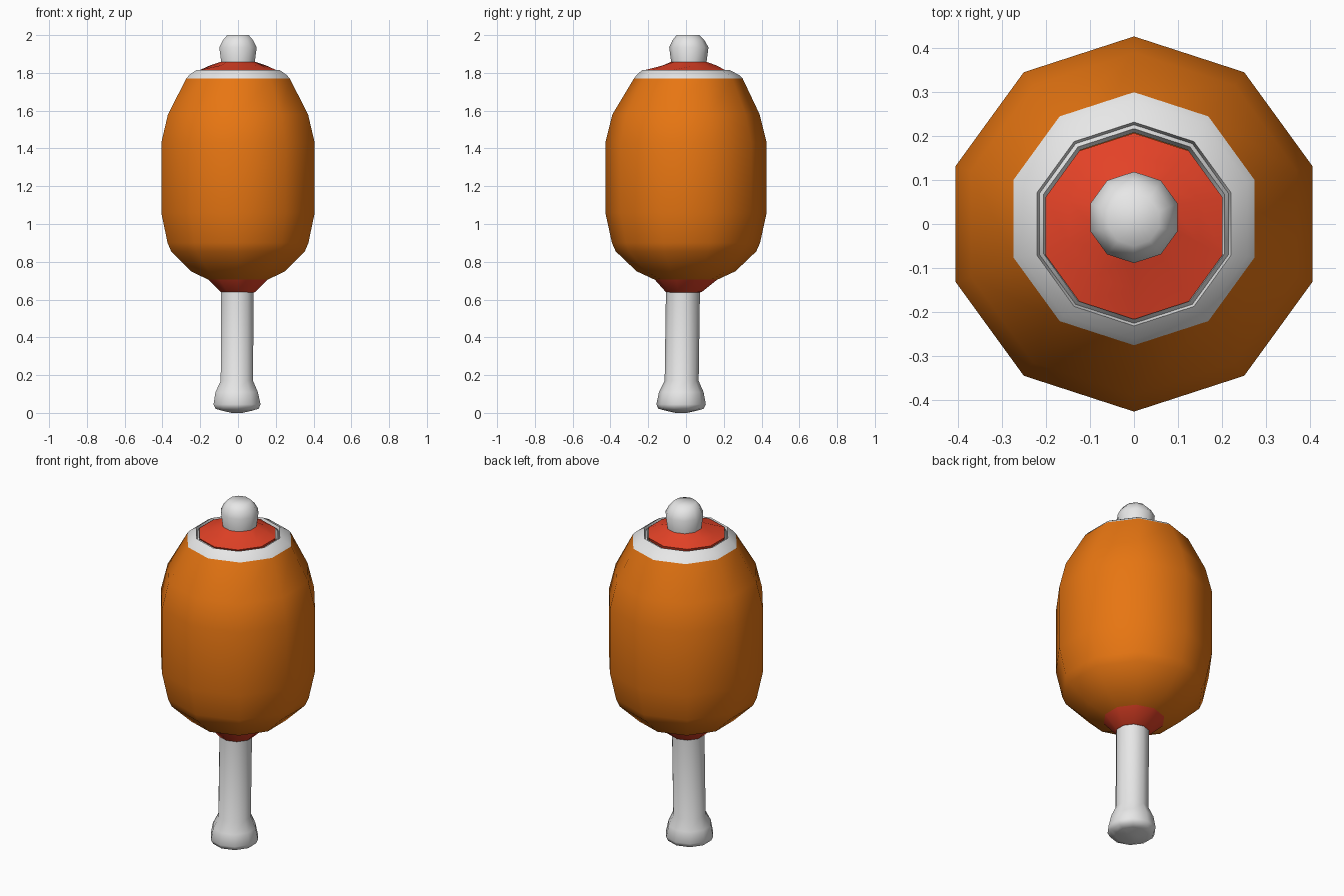
import bpy, bmesh, math

if "Cube" in bpy.data.objects:
    bpy.data.objects.remove(bpy.data.objects["Cube"])

SIDES = 10


def material(name, rgb):
    m = bpy.data.materials.new(name)
    m.diffuse_color = (*rgb, 1)
    m.use_nodes = True
    m.node_tree.nodes["Principled BSDF"].inputs["Base Color"].default_value = m.diffuse_color
    return m


ORANGE = material("roasted orange", (0.80, 0.18, 0.006))
RED = material("raw red", (0.78, 0.055, 0.02))
WHITE = material("bone white", (0.80, 0.80, 0.80))


def lathe(name, rings, mat, cap_start=False, cap_end=False, ripple=None, angle=60):
    """Ten-sided stack of rings (radius, z, centre x, centre y), listed bottom to top."""
    bm = bmesh.new()
    loops = []
    for k, (r, z, cx, cy) in enumerate(rings):
        loop = []
        for i in range(SIDES):
            a = math.pi / 2 + math.tau * i / SIDES
            dz = ripple[1] * (-1) ** i if ripple and k == ripple[0] else 0
            loop.append(bm.verts.new((cx + r * math.cos(a), cy + r * math.sin(a), z + dz)))
        loops.append(loop)
    for lo, hi in zip(loops, loops[1:]):
        for i in range(SIDES):
            j = (i + 1) % SIDES
            bm.faces.new((lo[i], lo[j], hi[j], hi[i]))
    if cap_start:
        bm.faces.new(loops[0][::-1])
    if cap_end:
        bm.faces.new(loops[-1])
    mesh = bpy.data.meshes.new(name)
    bm.to_mesh(mesh)
    bm.free()
    mesh.materials.append(mat)
    ob = bpy.data.objects.new(name, mesh)
    bpy.context.collection.objects.link(ob)
    bpy.ops.object.select_all(action='DESELECT')
    ob.select_set(True)
    bpy.context.view_layer.objects.active = ob
    bpy.ops.object.shade_smooth_by_angle(angle=math.radians(angle))
    return ob


# Roasted outer skin
lathe("meat_skin", [
    (0.165, 0.705, 0, 0), (0.262, 0.75, 0, 0), (0.372, 0.855, 0, 0),
    (0.392, 0.90, 0, 0), (0.427, 1.06, 0, 0), (0.427, 1.43, 0, 0),
    (0.39, 1.58, 0, 0), (0.288, 1.77, 0, 0.012)], ORANGE)

# Fat rim with a groove on its inner side
lathe("fat_rim", [
    (0.288, 1.77, 0, 0.012), (0.272, 1.788, 0, 0.01), (0.232, 1.815, 0, 0),
    (0.226, 1.795, 0, 0), (0.217, 1.808, 0, 0), (0.208, 1.785, 0, 0)], WHITE)

# Raw meat at the cut top and under the skin
lathe("raw_top", [
    (0.20, 1.78, 0, -0.003), (0.212, 1.815, 0, -0.005),
    (0.155, 1.834, 0, 0.005), (0.09, 1.86, 0, 0.015)],
    RED, ripple=(2, 0.006))
lathe("raw_bottom", [
    (0.085, 0.637, 0, -0.015), (0.095, 0.64, 0, -0.012), (0.165, 0.705, 0, 0)], RED)

# Bone knob above the meat
lathe("bone_top", [
    (0.093, 1.83, 0, 0.015), (0.094, 1.86, 0, 0.015), (0.104, 1.935, 0, 0.015),
    (0.085, 1.972, 0, 0.013), (0.06, 2.0, 0, 0.01)], WHITE, True, True)

# Bone handle with flared end
lathe("bone_handle", [
    (0.085, 0.012, -0.005, -0.025), (0.12, 0.022, -0.005, -0.026),
    (0.131, 0.045, -0.005, -0.026), (0.118, 0.11, -0.007, -0.025),
    (0.09, 0.17, -0.006, -0.023), (0.09, 0.66, -0.003, -0.016)], WHITE, True, True)

# Rounded base of the handle
lathe("bone_end", [
    (0.03, 0.0, -0.005, -0.025), (0.085, 0.012, -0.005, -0.025)], WHITE, True)
